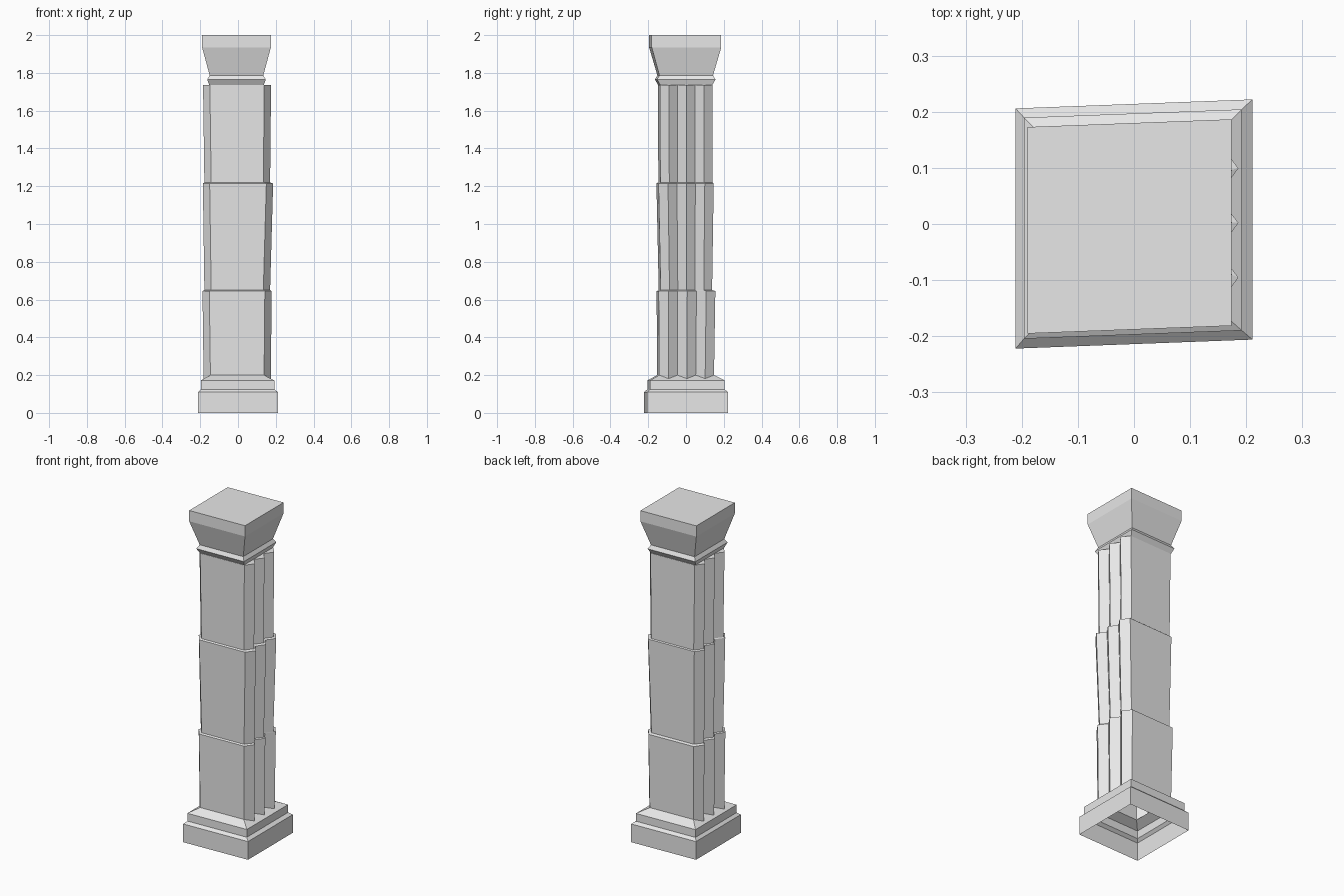
import bpy
import bmesh

cube = bpy.data.objects.get("Cube")
if cube:
    bpy.data.objects.remove(cube, do_unlink=True)

stone = bpy.data.materials.new("grey stone")
stone.use_nodes = True
grey = (0.8, 0.8, 0.8, 1)
stone.diffuse_color = grey
stone.node_tree.nodes["Principled BSDF"].inputs["Base Color"].default_value = grey

SHEAR = 0.038  # the column is slightly out of square


def loft(name, rings, cap_bottom=False, cap_top=False):
    """Skin a stack of equal rings, each counter-clockwise from above."""
    bm = bmesh.new()
    loops = [[bm.verts.new((x, y + SHEAR * x, z)) for x, y, z in r] for r in rings]
    n = len(loops[0])
    for low, high in zip(loops, loops[1:]):
        for i in range(n):
            j = (i + 1) % n
            bm.faces.new((low[i], low[j], high[j], high[i]))
    if cap_bottom:
        bm.faces.new(loops[0][::-1])
    if cap_top:
        bm.faces.new(loops[-1])
    mesh = bpy.data.meshes.new(name)
    bm.to_mesh(mesh)
    bm.free()
    mesh.materials.append(stone)
    obj = bpy.data.objects.new(name, mesh)
    bpy.context.collection.objects.link(obj)
    return obj


def block(cx, cy, hx, hy, z):
    """Rectangular ring."""
    return [(cx + sx * hx, cy + sy * hy, z)
            for sx, sy in ((-1, -1), (1, -1), (1, 1), (-1, 1))]


def fluted(cx, cy, hx, hy, z, tip_drop=0):
    """Ring with flat front and back and three ridges on each side."""
    side = []
    for k in range(7):
        ridge = k % 2
        side.append((hx + 0.036 * ridge, hy * (k - 3) / 3, z - tip_drop * ridge))
    other = [(-x, -y, h) for x, y, h in side]
    return [(cx + x, cy + y, h) for x, y, h in side + other]


# Stepped, hollow plinth with a sloping top
loft("plinth", [
    block(0, 0, 0.211, 0.214, 0),
    block(0, 0, 0.211, 0.214, 0.11),
    block(-0.002, 0, 0.194, 0.197, 0.125),
    block(-0.002, 0, 0.194, 0.197, 0.172),
    block(-0.004, -0.002, 0.142, 0.145, 0.2),
])

# Shaft of three drums, each flaring a little to its top
loft("shaft", [
    fluted(-0.004, -0.002, 0.142, 0.145, 0.2, 0.02),
    fluted(-0.005, 0.0, 0.147, 0.150, 0.645),
    fluted(-0.004, -0.003, 0.138, 0.136, 0.65),
    fluted(0.0, -0.005, 0.150, 0.146, 1.215),
    fluted(-0.004, -0.003, 0.138, 0.138, 1.22),
    fluted(-0.005, -0.004, 0.144, 0.139, 1.735),
], cap_top=True)

# Neck moulding, flared capital and flat abacus
loft("capital", [
    block(-0.008, -0.004, 0.144, 0.137, 1.735),
    block(-0.008, -0.004, 0.155, 0.155, 1.765),
    block(-0.008, -0.004, 0.142, 0.142, 1.787),
    block(-0.008, -0.004, 0.182, 0.184, 1.935),
    block(-0.008, -0.004, 0.182, 0.184, 2.0),
], cap_bottom=True, cap_top=True)
